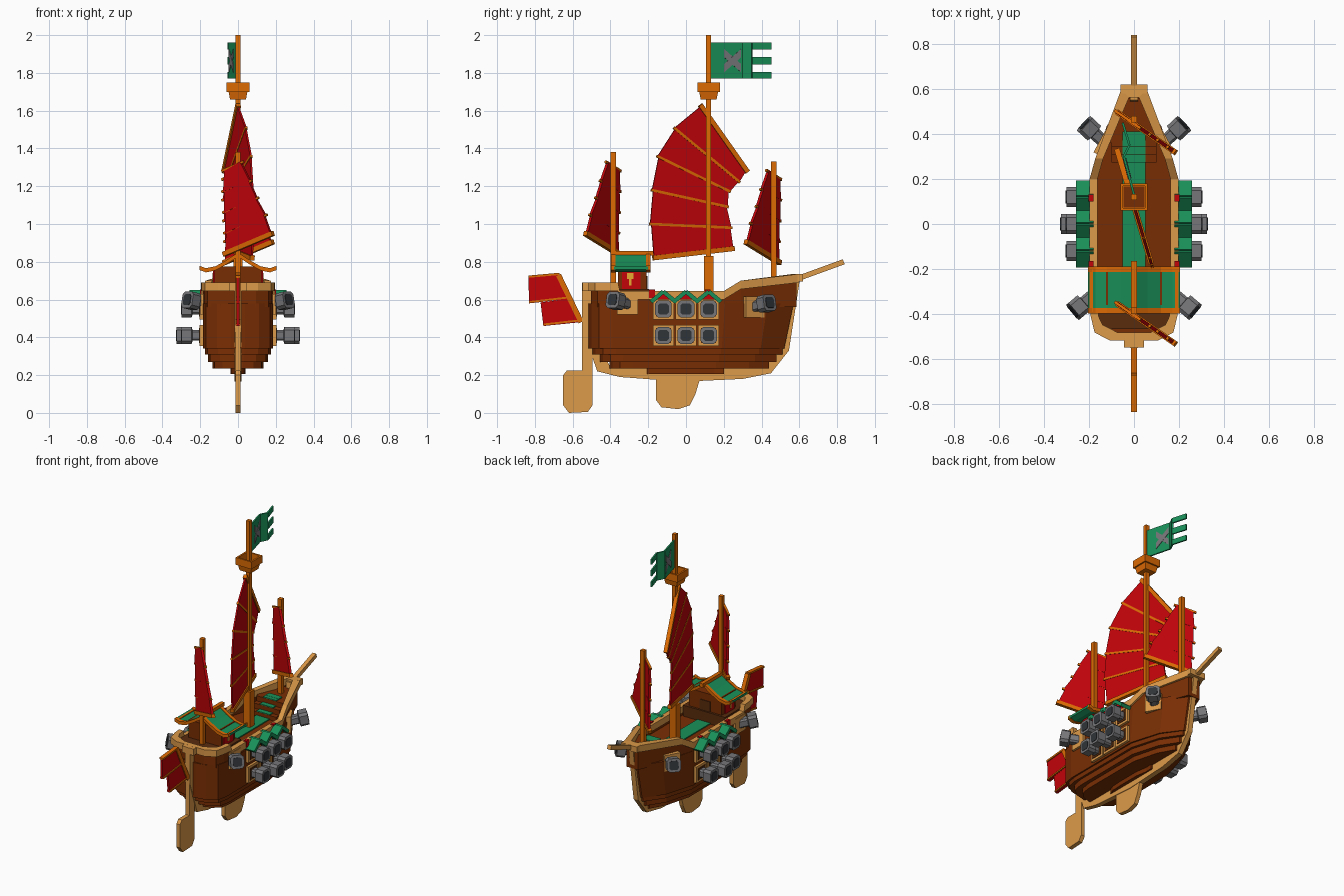
import bpy, bmesh, math
from mathutils import Vector, Matrix

cube = bpy.data.objects.get("Cube")
if cube:
    bpy.data.objects.remove(cube)


def material(name, r, g, b):
    m = bpy.data.materials.new(name)
    m.use_nodes = True
    m.diffuse_color = (r, g, b, 1)
    m.node_tree.nodes["Principled BSDF"].inputs["Base Color"].default_value = (r, g, b, 1)
    return m


brown = material("hull_brown", 0.19, 0.027, 0.001)
dark = material("dark_wood", 0.1, 0.025, 0.004)
tan = material("pale_wood", 0.72, 0.32, 0.065)
orange = material("orange_wood", 0.72, 0.145, 0.001)
red = material("sail_red", 0.54, 0.001, 0.003)
green = material("cloth_green", 0.01, 0.28, 0.1)
grey = material("gun_grey", 0.18, 0.18, 0.19)
black = material("bore_black", 0.03, 0.035, 0.04)
gold = material("gold", 0.8, 0.4, 0.03)


def make(name, verts, faces, mat):
    bm = bmesh.new()
    vs = [bm.verts.new(v) for v in verts]
    for f in faces:
        bm.faces.new([vs[i] for i in f])
    bmesh.ops.recalc_face_normals(bm, faces=bm.faces)
    me = bpy.data.meshes.new(name)
    bm.to_mesh(me)
    bm.free()
    me.materials.append(mat)
    ob = bpy.data.objects.new(name, me)
    bpy.context.collection.objects.link(ob)
    return ob


def loft(name, rings, mat, closed=False):
    n, k = len(rings[0]), len(rings)
    faces = [(r * n + i, r * n + (i + 1) % n, (r + 1) % k * n + (i + 1) % n, (r + 1) % k * n + i)
             for r in range(k if closed else k - 1) for i in range(n)]
    if not closed:
        faces += [tuple(range(n)), tuple(range((k - 1) * n, k * n))]
    return make(name, [v for ring in rings for v in ring], faces, mat)


def plate(name, pts, normal, t, mat):
    off = Vector(normal).normalized() * t / 2
    return loft(name, [[Vector(p) - off for p in pts], [Vector(p) + off for p in pts]], mat)


def box(name, center, size, mat, turn=0):
    x, y, z = (s / 2 for s in size)
    rot = Matrix.Rotation(turn, 3, "Z")
    rings = [[rot @ Vector(p) + Vector(center) for p in
              ((-x, -y, h), (x, -y, h), (x, y, h), (-x, y, h))] for h in (-z, z)]
    return loft(name, rings, mat)


def beam(name, p, q, w, mat):
    p, q = Vector(p), Vector(q)
    d = (q - p).normalized()
    a = d.cross((0, 0, 1) if abs(d.z) < 0.9 else (0, 1, 0)).normalized() * w / 2
    b = d.cross(a).normalized() * w / 2
    return loft(name, [[e + a + b, e + a - b, e - a - b, e - a + b] for e in (p, q)], mat)


def side_profile(name, pts, t, mat):
    return plate(name, [(0, y, z) for y, z in pts], (1, 0, 0), t, mat)


# Hull: stepped plank layers under a full-width body
def outline(hw, aft, bow, z):
    half = [(hw * 0.2, aft - 0.015), (hw * 0.6, aft), (hw * 0.92, aft + 0.04), (hw, aft + 0.11),
            (hw, 0.2 * bow / 0.55), (hw * 0.66, bow * 0.76), (0.03, bow)]
    return [(x, y, z) for x, y in half] + [(-x, y, z) for x, y in reversed(half)]


loft("hull_body", [outline(0.185, -0.5, 0.52, 0.34), outline(0.185, -0.5, 0.57, 0.58)], brown)
for i, (hw, aft, bow, z0, z1) in enumerate([(0.175, -0.48, 0.51, 0.31, 0.345), (0.16, -0.44, 0.48, 0.27, 0.31),
                                           (0.135, -0.39, 0.44, 0.235, 0.27), (0.04, -0.2, 0.2, 0.205, 0.235)]):
    loft(f"hull_plank_{i}", [outline(hw, aft, bow, z0), outline(hw, aft, bow, z1)], brown)


# Bulwark and rail follow the same path around the ship
def rail(name, grow, t, drop, height, mat):
    half = [(0.1, -0.51, 0.69), (0.168, -0.475, 0.69), (0.185, -0.41, 0.69), (0.19, -0.36, 0.69),
            (0.19, -0.35, 0.645), (0.19, 0.2, 0.645), (0.165, 0.29, 0.7), (0.05, 0.59, 0.735)]
    path = half + [(-x, y, z) for x, y, z in reversed(half)]
    rings = []
    for x, y, z in path:
        s, e = math.copysign(1, x), math.copysign(1, y) if abs(y) > 0.45 else 0
        ox, oy, ix, iy = x + s * grow, y + e * grow, x - s * t, y - e * t
        low = z - height if height else 0.56
        rings.append([(ox, oy, low), (ix, iy, low), (ix, iy, z - drop), (ox, oy, z - drop)])
    loft(name, rings, mat, closed=True)


rail("bulwark", -0.006, 0.02, 0.01, 0, brown)
rail("top_rail", 0.007, 0.028, 0, 0.045, tan)
box("bow_cap", (0, 0.6, 0.715), (0.12, 0.04, 0.04), tan)
box("stern_cap", (0, -0.525, 0.667), (0.09, 0.045, 0.045), tan)
box("quarter_deck", (0, -0.33, 0.615), (0.32, 0.27, 0.08), dark)
loft("fore_deck", [[(0.13, 0.36, z), (0.03, 0.56, z), (-0.03, 0.56, z), (-0.13, 0.36, z)] for z in (0.57, 0.68)], brown)

# Keel, rudder, fin and bowsprit
side_profile("keel", [(-0.55, 0.69), (-0.55, 0.45), (-0.47, 0.22), (-0.35, 0.19), (-0.02, 0.165), (0.3, 0.18),
                      (0.45, 0.21), (0.545, 0.33), (0.605, 0.72), (0.55, 0.72), (0.5, 0.34), (0.42, 0.25),
                      (-0.4, 0.24), (-0.5, 0.45), (-0.5, 0.69)], 0.035, tan)
side_profile("rudder", [(-0.495, 0.45), (-0.495, 0.04), (-0.52, 0.005), (-0.62, 0), (-0.65, 0.04), (-0.65, 0.2),
                        (-0.63, 0.225), (-0.55, 0.225), (-0.55, 0.45)], 0.028, tan)
side_profile("centre_fin", [(-0.16, 0.2), (-0.16, 0.07), (-0.13, 0.03), (-0.04, 0.02), (0.02, 0.04), (0.05, 0.1),
                            (0.08, 0.2)], 0.028, tan)
beam("bowsprit", (0, 0.56, 0.7), (0, 0.835, 0.8), 0.028, tan)

# Deck carpet and steps
box("carpet", (0, 0.04, 0.583), (0.1, 0.48, 0.008), green)
for i in range(3):
    y = 0.29 + i * 0.035
    top = 0.61 + i * 0.035
    box(f"step_{i}", (0, y, (0.57 + top) / 2), (0.2, 0.036, top - 0.57), brown)
    box(f"step_carpet_{i}", (0, y, top + 0.003), (0.1, 0.034, 0.006), green)
box("fore_carpet", (0, 0.39, 0.683), (0.1, 0.04, 0.008), green)

# Cabin with curved roof
box("cabin", (0, -0.285, 0.7), (0.25, 0.15, 0.15), brown)
box("cabin_door", (0, -0.208, 0.66), (0.08, 0.006, 0.13), dark)
for s in (1, -1):
    box("cabin_banner", (s * 0.128, -0.29, 0.7), (0.008, 0.1, 0.11), red)
    box("banner_emblem", (s * 0.133, -0.295, 0.725), (0.006, 0.035, 0.03), gold)
    box("banner_emblem_tail", (s * 0.133, -0.295, 0.695), (0.006, 0.014, 0.04), gold)


def roof(name, y0, y1, up, t, mat):
    half = [(0, 0.845), (0.06, 0.805), (0.12, 0.772), (0.17, 0.762), (0.205, 0.775)]
    prof = [(-x, z) for x, z in reversed(half[1:])] + half
    loft(name, [[(x, y0, z + up), (x, y1, z + up), (x, y1, z + up - t), (x, y0, z + up - t)] for x, z in prof], mat)


roof("cabin_roof", -0.38, -0.2, 0, 0.015, green)
for y in (-0.385, -0.2):
    roof("roof_trim", y - 0.012, y + 0.012, 0.004, 0.022, orange)
beam("roof_ridge", (0, -0.4, 0.845), (0, -0.165, 0.845), 0.026, orange)
for s in (1, -1):
    beam("roof_eave", (s * 0.19, -0.39, 0.765), (s * 0.19, -0.2, 0.765), 0.014, orange)


# Cannons: square-cut barrel, wide muzzle, dark bore
def cannon(base, angle, length, lift=0):
    d = Vector((math.cos(angle), math.sin(angle), lift)).normalized()
    side = d.cross((0, 0, 1)).normalized()
    up = side.cross(d)

    def ring(at, r):
        k = 0.65
        return [Vector(base) + d * at + (side * u + up * v) * r for u, v in
                ((1, k), (k, 1), (-k, 1), (-1, k), (-1, -k), (-k, -1), (k, -1), (1, -k))]
    loft("cannon", [ring(0, 0.028), ring(length - 0.06, 0.028), ring(length - 0.055, 0.044),
                    ring(length, 0.044)], grey)
    loft("cannon_bore", [ring(length - 0.01, 0.029), ring(length + 0.003, 0.029)], black)


for s in (1, -1):
    face = 0 if s > 0 else math.pi
    for y in (-0.12, 0, 0.12):
        for z in (0.41, 0.55):
            box("gun_port", (s * 0.19, y, z), (0.025, 0.112, 0.112), tan)
            box("gun_port_inside", (s * 0.203, y, z), (0.006, 0.08, 0.08), dark)
            cannon((s * 0.17, y, z), face, 0.155 if y == 0 and z < 0.5 else 0.13)
        # Small gable over each gun bay
        for e in (1, -1):
            plate("gable_roof", [(s * 0.18, y, 0.642), (s * 0.258, y, 0.642), (s * 0.258, y + e * 0.065, 0.588),
                                 (s * 0.18, y + e * 0.065, 0.588)], (0, e * 0.64, 0.77), 0.022, green)
        plate("gable_face", [(s * 0.235, y, 0.636), (s * 0.235, y + 0.04, 0.6), (s * 0.235, y - 0.04, 0.6)],
              (1, 0, 0), 0.008, red)
    # Red lashings on the rail
    for y in (0.115, -0.18):
        box("rail_lashing", (s * 0.19, y, 0.63), (0.022, 0.03, 0.045), red)
    # Angled corner guns
    for x, y, z, a in ((0.13, 0.36, 0.56, 0.75), (0.175, -0.31, 0.575, -0.7)):
        turn = a if s > 0 else math.pi - a
        lean = 0.5 if y > 0 else 0
        box("corner_port", (s * (x + 0.01), y, z), (0.03, 0.11, 0.11), tan, s * lean)
        cannon((s * x, y, z), turn, 0.125, 0.2)

# Masts and lookout
box("main_mast_foot", (0, 0.12, 0.7), (0.05, 0.05, 0.26), orange)
box("main_mast", (0, 0.12, 1.3), (0.026, 0.026, 1.4), orange)
box("fore_mast", (0, 0.465, 1.0), (0.028, 0.028, 0.66), orange)
box("aft_mast", (0, -0.385, 1.01), (0.028, 0.028, 0.74), orange)
loft("lookout", [[(x * r, 0.12 + y * r, z) for x, y in ((-1, -1), (1, -1), (1, 1), (-1, 1))]
                 for r, z in ((0.042, 1.66), (0.05, 1.7), (0.06, 1.7), (0.06, 1.75), (0.048, 1.75), (0.048, 1.69))],
     orange)
box("lookout_floor", (0, 0.12, 1.692), (0.094, 0.094, 0.006), brown)


# Battened sails: rows give batten ends along the sail direction
def sail(name, origin, direction, rows, w, t, stub, thick_rows):
    d, o = Vector(direction), Vector(origin)
    n = d.cross((0, 0, 1)).normalized()

    def at(s, z):
        return o + d * s + Vector((0, 0, z))
    for i, (a, za, b, zb) in enumerate(rows):
        beam(name + "_batten", at(a - stub, za), at(b + stub, zb), 0.025 if i in thick_rows else w, orange)
        if i:
            c, zc, e, ze = rows[i - 1]
            plate(name + "_panel", [at(c, zc), at(e, ze), at(b - 0.006, zb), at(a + 0.006, za)], n, t, red)


sail("main_sail", (-0.012, 0.12, 0), (-0.3, 1, 0),
     [(-0.29, 0.82, 0.13, 0.87), (-0.31, 1.0, 0.12, 0.98), (-0.3, 1.18, 0.1, 1.09), (-0.27, 1.36, 0.11, 1.17),
      (-0.18, 1.51, 0.16, 1.22), (-0.04, 1.63, 0.2, 1.275)], 0.014, 0.01, 0.005, (0, 5))
for name, y, dz in (("aft_sail", -0.405, 0), ("fore_sail", 0.445, -0.045)):
    rows = [(-0.065, 0.84, 0.175, 0.95), (-0.065, 0.95, 0.145, 1.05), (-0.07, 1.06, 0.1, 1.14),
            (-0.075, 1.17, 0.065, 1.23), (-0.075, 1.28, 0.02, 1.33)]
    sail(name, (0, y, dz), (1, -0.69, 0), rows, 0.013, 0.016, 0.01, (0,))

# Stern steering sail
side_profile("stern_sail_upper", [(-0.835, 0.715), (-0.67, 0.73), (-0.61, 0.605), (-0.83, 0.58)], 0.014, red)
side_profile("stern_sail_lower", [(-0.77, 0.585), (-0.615, 0.605), (-0.56, 0.48), (-0.755, 0.46)], 0.014, red)
beam("stern_spar", (0, -0.675, 0.73), (0, -0.555, 0.48), 0.028, orange)
for a, b, h in (((-0.835, 0.715), (-0.67, 0.73), 0.012), ((-0.83, 0.582), (-0.615, 0.607), 0.01),
                ((-0.755, 0.463), (-0.56, 0.485), 0.01)):
    side_profile("stern_batten", [a, b, (b[0], b[1] + h), (a[0], a[1] + h)], 0.028, orange)

# Waving flag with three tails and crossed emblem
path = [(0, 0.13), (-0.045, 0.3), (-0.02, 0.35), (-0.05, 0.45)]
for i, ((x0, y0), (x1, y1)) in enumerate(zip(path, path[1:])):
    spans = [(1.77, 1.96)] if i < 2 else [(1.77, 1.805), (1.845, 1.885), (1.925, 1.96)]
    for lo, hi in spans:
        plate("flag", [(x0, y0, lo), (x1, y1, lo), (x1, y1, hi), (x0, y0, hi)], (y1 - y0, x0 - x1, 0), 0.01, green)
for e in (1, -1):
    ends = [(-0.0185, 0.2, 1.865 - e * 0.04), (-0.0423, 0.29, 1.865 + e * 0.04)]
    pts = [(x, y, z + h) for (x, y, z), h in ((ends[0], -0.022), (ends[1], -0.022), (ends[1], 0.022), (ends[0], 0.022))]
    plate("flag_emblem", pts, (0.17, 0.045, 0), 0.016 + e * 0.001, grey)
